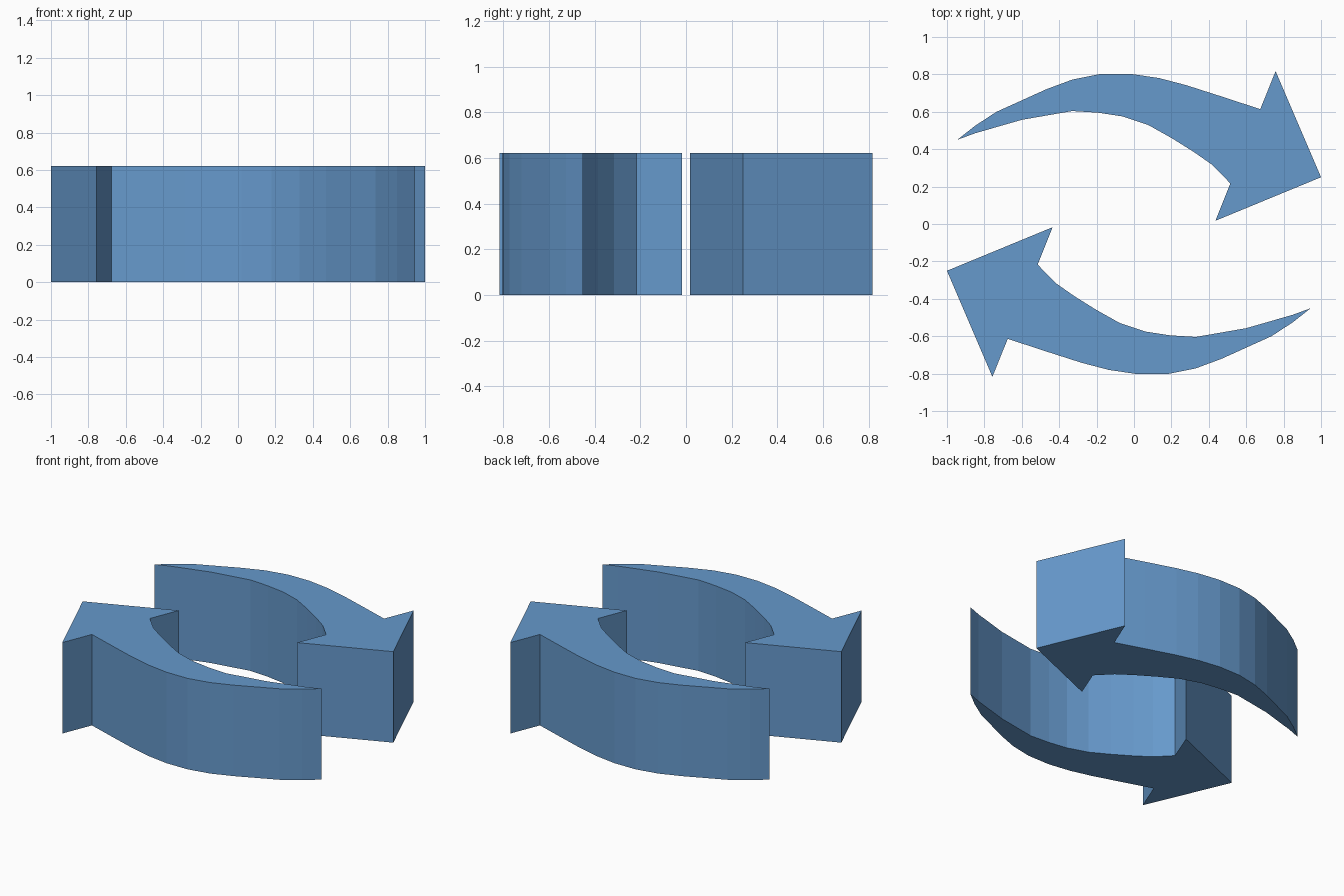
import bpy
import bmesh

if "Cube" in bpy.data.objects:
    bpy.data.objects.remove(bpy.data.objects["Cube"])

HEIGHT = 0.622

blue = bpy.data.materials.new("sky blue")
blue.diffuse_color = (0.133, 0.319, 0.604, 1)
blue.use_nodes = True
blue.node_tree.nodes["Principled BSDF"].inputs["Base Color"].default_value = blue.diffuse_color

# Outline of one curved arrow seen from above
tail = [(-0.945, 0.45)]
outer_curve = [(-0.85, 0.525), (-0.735, 0.6), (-0.47, 0.72), (-0.33, 0.772),
               (-0.18, 0.802), (-0.02, 0.803), (0.135, 0.78), (0.28, 0.742), (0.48, 0.678)]
head = [(0.675, 0.614), (0.757, 0.817), (1.0, 0.25), (0.435, 0.017), (0.515, 0.217)]
inner_curve = [(0.42, 0.315), (0.32, 0.385), (0.2, 0.46), (0.075, 0.53), (-0.06, 0.575),
               (-0.19, 0.595), (-0.33, 0.604), (-0.6, 0.557), (-0.85, 0.485)]
outline = tail + outer_curve + head + inner_curve


def arrow(name, sign):
    """Extrude the outline upwards; sign -1 turns it half a revolution."""
    bm = bmesh.new()
    base = bm.faces.new([bm.verts.new((sign * x, sign * y, 0)) for x, y in outline])
    top = bmesh.ops.extrude_face_region(bm, geom=[base], use_keep_orig=True)["geom"]
    bmesh.ops.translate(bm, vec=(0, 0, HEIGHT),
                        verts=[v for v in top if isinstance(v, bmesh.types.BMVert)])
    bmesh.ops.recalc_face_normals(bm, faces=bm.faces)
    mesh = bpy.data.meshes.new(name)
    bm.to_mesh(mesh)
    bm.free()
    mesh.materials.append(blue)
    bpy.context.collection.objects.link(bpy.data.objects.new(name, mesh))


# Two arrows chasing each other round the centre
arrow("back_arrow", 1)
arrow("front_arrow", -1)
